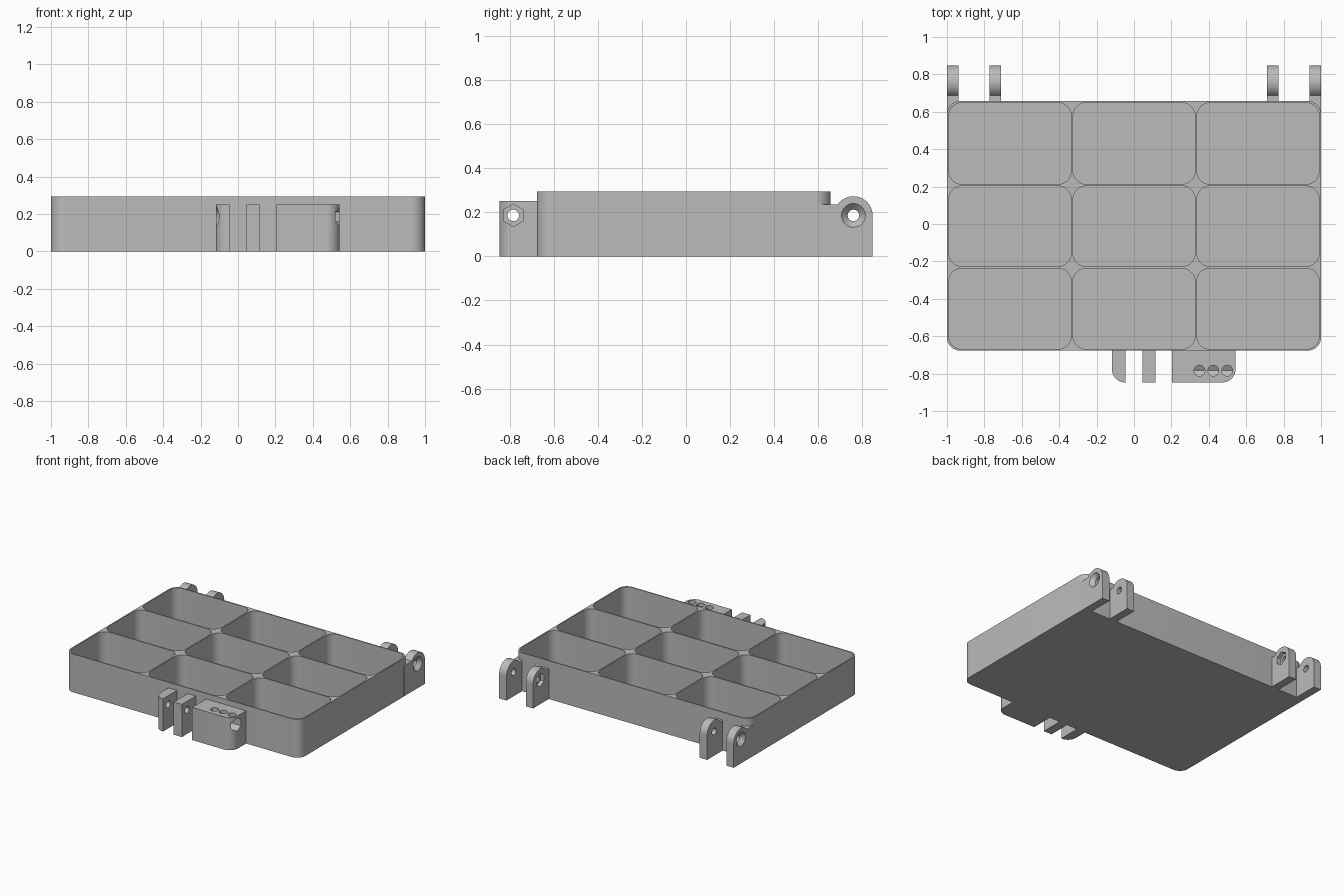
import bpy
import bmesh
from math import sin, cos, pi, radians
from mathutils import Vector

if "Cube" in bpy.data.objects:
    bpy.data.objects.remove(bpy.data.objects["Cube"], do_unlink=True)

grey = bpy.data.materials.new("plain grey")
grey.use_nodes = True
colour = (0.5, 0.5, 0.5, 1)
grey.diffuse_color = colour
grey.node_tree.nodes["Principled BSDF"].inputs["Base Color"].default_value = colour

HEIGHT, FLOOR, RADIUS = 0.295, 0.012, 0.07
FRONT, BACK, END = -0.677, 0.657, 0.847
PIN_Z, HINGE_Y, LATCH_Y = 0.186, 0.76, -0.784


def arc(cx, cy, r, start, stop, steps=12):
    angles = [radians(start + (stop - start) * i / steps) for i in range(steps + 1)]
    return [(cx + r * cos(a), cy + r * sin(a)) for a in angles]


def circle(cx, cy, r, sides=40, start=0):
    return arc(cx, cy, r, start, start + 360, sides)[:-1]


def rounded(x0, x1, y0, y1, corners=(1, 1, 1, 1)):
    """Rectangle outline, rounded at the chosen corners, from lower left."""
    pts = []
    r = RADIUS
    spots = [(x0, y0, 1, 1), (x1, y0, -1, 1), (x1, y1, -1, -1), (x0, y1, 1, -1)]
    for i, (x, y, sx, sy) in enumerate(spots):
        if corners[i]:
            pts += arc(x + sx * r, y + sy * r, r, 180 + 90 * i, 270 + 90 * i)
        else:
            pts.append((x, y))
    return pts


def prism(name, pts, axis, lo, hi, taper=1):
    """Extrude an outline along x (outline in y, z) or z (outline in x, y)."""
    def place(u, v, w):
        return Vector((w, u, v)) if axis == "x" else Vector((u, v, w))
    n = len(pts)
    mu, mv = sum(p[0] for p in pts) / n, sum(p[1] for p in pts) / n
    bm = bmesh.new()
    a = [bm.verts.new(place(u, v, lo)) for u, v in pts]
    b = [bm.verts.new(place(mu + (u - mu) * taper, mv + (v - mv) * taper, hi))
         for u, v in pts]
    bm.faces.new(a)
    bm.faces.new(b)
    for i in range(n):
        j = (i + 1) % n
        bm.faces.new((a[i], a[j], b[j], b[i]))
    bmesh.ops.recalc_face_normals(bm, faces=bm.faces)
    mesh = bpy.data.meshes.new(name)
    bm.to_mesh(mesh)
    bm.free()
    mesh.materials.append(grey)
    ob = bpy.data.objects.new(name, mesh)
    bpy.context.collection.objects.link(ob)
    return ob


def cut(ob, cutters):
    """Subtract the cutters, then discard them and smooth the curves."""
    bpy.ops.object.select_all(action="DESELECT")
    bpy.context.view_layer.objects.active = ob
    ob.select_set(True)
    for c in cutters:
        c.hide_render = True
        mod = ob.modifiers.new("cut", "BOOLEAN")
        mod.operation, mod.solver, mod.object = "DIFFERENCE", "EXACT", c
        bpy.ops.object.modifier_apply(modifier=mod.name)
        bpy.data.objects.remove(c, do_unlink=True)
    bpy.ops.object.shade_smooth_by_angle(angle=radians(30))


def pin_hole(y, x0, x1):
    return prism("pin_cutter", circle(y, PIN_Z, 0.026), "x", x0 - 0.02, x1 + 0.02)


def countersink(y, x, inward):
    return prism("sink_cutter", circle(y, PIN_Z, 0.056), "x",
                 x - inward * 0.002, x + inward * 0.03, 0.45)


def nut_pocket(y, x0, x1):
    return prism("nut_cutter", circle(y, PIN_Z, 0.051, 6, 30), "x", x0, x1)


# Tray with nine rounded compartments
tray_outline = rounded(-1, 1, FRONT, BACK)
tray = prism("tray", tray_outline, "z", 0, HEIGHT)
columns = [(-0.99, -0.336), (-0.326, 0.326), (0.336, 0.99)]
rows = [(-0.669, -0.237), (-0.227, 0.203), (0.213, 0.648)]
cut(tray, [prism("compartment_cutter", rounded(*c, *r), "z", FLOOR, HEIGHT + 0.1)
           for c in columns for r in rows])

# Hinge lugs in mirrored pairs along the back
lug_outline = [(0.59, 0), (END, 0)] + arc(HINGE_Y, PIN_Z, 0.087, 0, 145.7, 24) + [(0.59, 0.235)]
for side, word in ((1, "left"), (-1, "right")):
    for kind, near, far in (("outer", 0.937, 1), ("inner", 0.71, 0.773)):
        x0, x1 = sorted((side * near, side * far))
        lug = prism(f"{word}_{kind}_hinge_lug", lug_outline, "x", x0, x1)
        cutters = [prism("tray_cutter", tray_outline, "z", -0.1, HEIGHT + 0.1),
                   pin_hole(HINGE_Y, x0, x1)]
        if kind == "outer":
            cutters.append(countersink(HINGE_Y, side, -side))
        else:
            a, b = sorted((side * (near - 0.01), side * (near + 0.03)))
            cutters.append(nut_pocket(HINGE_Y, a, b))
        cut(lug, cutters)

# Latch plates and block at the front
LATCH_TOP = 0.252
for name, x0, x1, corners in (("latch_end_plate", -0.118, -0.045, (1, 0, 0, 0)),
                              ("latch_middle_plate", 0.045, 0.115, (0, 0, 0, 0)),
                              ("latch_block", 0.203, 0.543, (0, 1, 0, 0))):
    part = prism(name, rounded(x0, x1, -END, FRONT, corners), "z", 0, LATCH_TOP)
    cutters = [pin_hole(LATCH_Y, x0, x1)]
    if name == "latch_end_plate":
        cutters.append(countersink(LATCH_Y, x0, 1))
    if name == "latch_block":
        cutters.append(nut_pocket(LATCH_Y, 0.3, x1 + 0.02))
        cutters += [prism("sight_cutter", circle(x, LATCH_Y, 0.029, 32), "z", PIN_Z, 0.3)
                    for x in (0.35, 0.424, 0.498)]
    cut(part, cutters)
